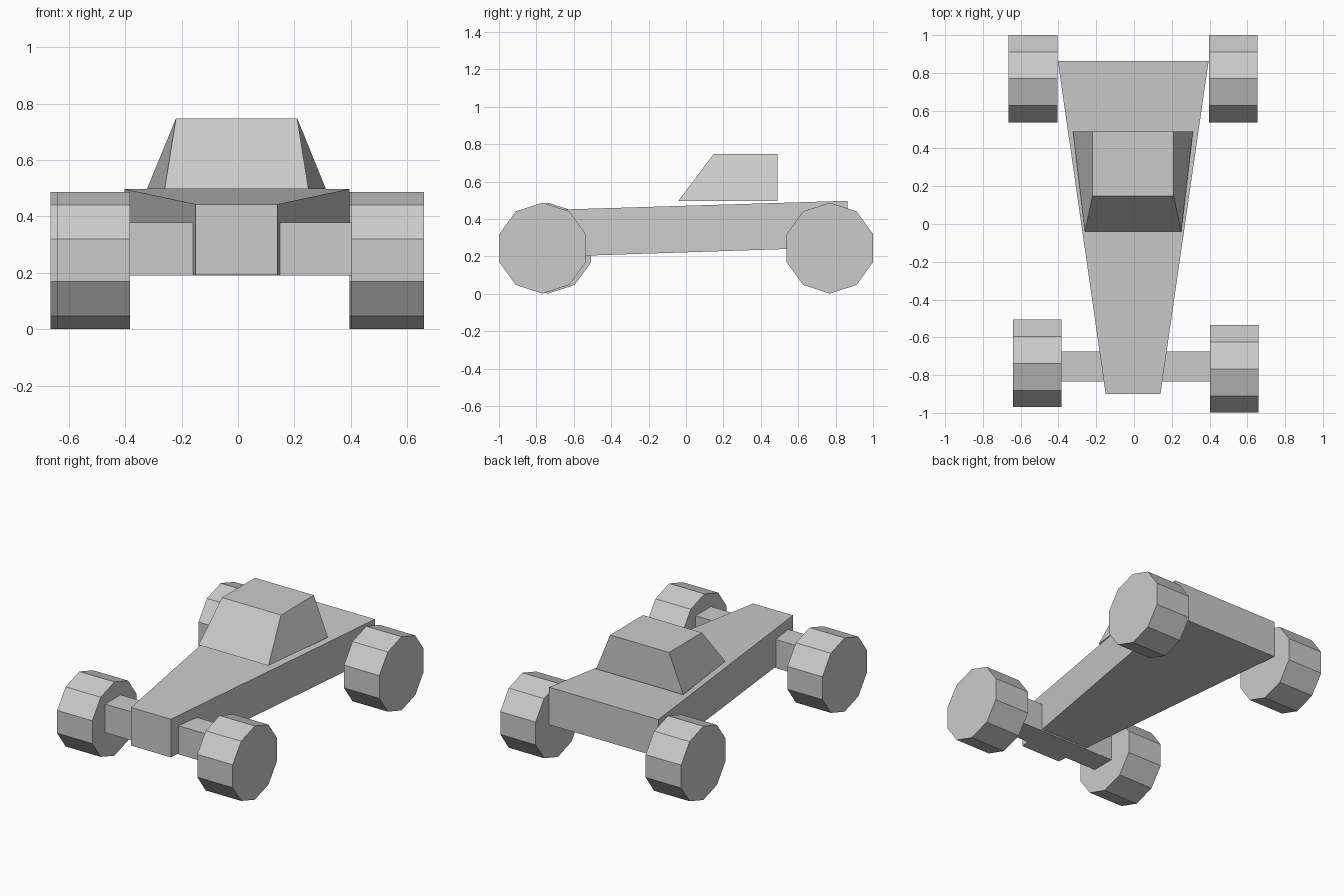
import bpy, math
from mathutils import Matrix

if "Cube" in bpy.data.objects:
    bpy.data.objects.remove(bpy.data.objects["Cube"])


def loft(name, bottom, top):
    """Closed solid between two rings with matching corners."""
    n = len(bottom)
    faces = [tuple(reversed(range(n))), tuple(range(n, 2 * n))]
    faces += [(i, (i + 1) % n, n + (i + 1) % n, n + i) for i in range(n)]
    mesh = bpy.data.meshes.new(name)
    mesh.from_pydata(bottom + top, [], faces)
    ob = bpy.data.objects.new(name, mesh)
    bpy.context.collection.objects.link(ob)
    return ob


def slab(xl_f, xr_f, xl_b, xr_b, yf, yb, zf, zb):
    """Four-corner ring, front edge then back edge."""
    return [(xl_f, yf, zf), (xr_f, yf, zf), (xr_b, yb, zb), (xl_b, yb, zb)]


def wheel(name, x0, x1, y, z=0.244, radius=0.243, sides=10):
    bpy.ops.mesh.primitive_cylinder_add(vertices=sides, radius=radius, depth=x1 - x0)
    ob = bpy.context.object
    ob.name = name
    # axis along x, with a corner pointing straight up
    turn = Matrix.Rotation(math.pi / 2, 4, 'Y')
    ob.data.transform(turn)
    first = ob.data.vertices[0].co
    angle = math.atan2(first.z, first.y)
    ob.data.transform(Matrix.Rotation(math.pi / 2 - angle, 4, 'X'))
    ob.location = ((x0 + x1) / 2, y, z)
    return ob


# Tapered wedge body, rising slightly to the rear
plan = (-0.15, 0.14, -0.403, 0.395, -0.90, 0.863)
loft("body", slab(*plan, 0.192, 0.25), slab(*plan, 0.443, 0.497))

# Cabin with sloped front and sides, upright back
loft("cabin",
     slab(-0.26, 0.25, -0.323, 0.312, -0.04, 0.49, 0.497, 0.497),
     slab(-0.22, 0.21, -0.22, 0.21, 0.148, 0.49, 0.748, 0.748))

# Square front axle beam
beam = (-0.385, 0.402, -0.385, 0.402, -0.835, -0.675)
loft("front_axle", slab(*beam, 0.19, 0.19), slab(*beam, 0.378, 0.378))

# Ten-sided wheels
for name, x0, x1, y in (
        ("front_left_wheel", -0.64, -0.384, -0.738),
        ("front_right_wheel", 0.402, 0.66, -0.767),
        ("rear_left_wheel", -0.665, -0.406, 0.769),
        ("rear_right_wheel", 0.396, 0.654, 0.769)):
    wheel(name, x0, x1, y)
